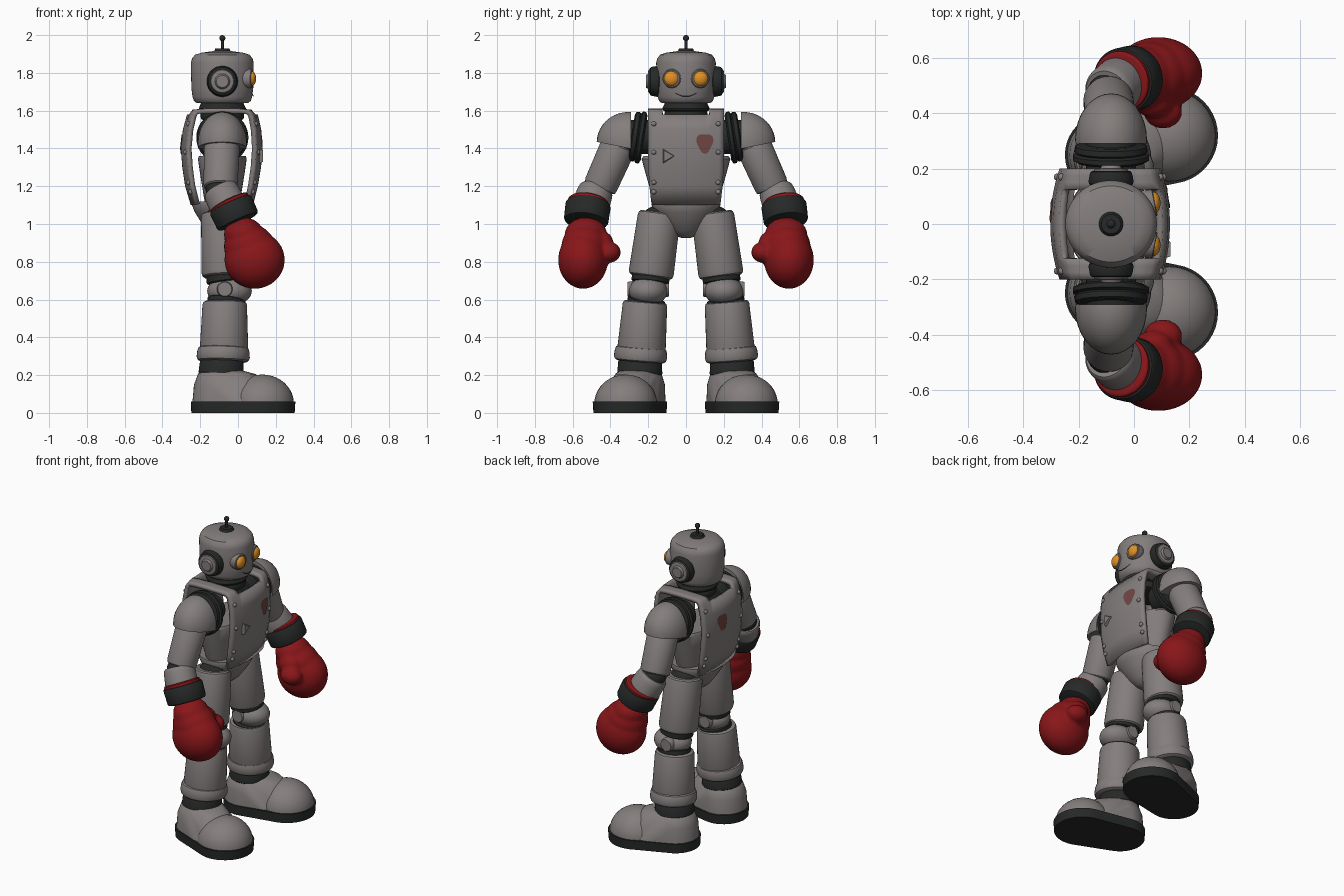
import bpy, bmesh, math
from mathutils import Vector, Matrix

if "Cube" in bpy.data.objects:
    bpy.data.objects.remove(bpy.data.objects["Cube"], do_unlink=True)


def material(name, rgb):
    m = bpy.data.materials.new(name)
    m.use_nodes = True
    m.diffuse_color = (*rgb, 1)
    bsdf = m.node_tree.nodes["Principled BSDF"]
    bsdf.inputs["Base Color"].default_value = (*rgb, 1)
    bsdf.inputs["Roughness"].default_value = 0.7
    return m


METAL = material("warm grey metal", (0.23, 0.21, 0.205))
RUBBER = material("black rubber", (0.02, 0.022, 0.022))
RED = material("red leather", (0.25, 0.008, 0.01))
AMBER = material("amber glass", (0.75, 0.28, 0.02))
PAINT = material("faded red paint", (0.16, 0.06, 0.055))
CX = -0.083  # body centre line


def finish(name, bm, mat, angle=35):
    bmesh.ops.recalc_face_normals(bm, faces=bm.faces)
    me = bpy.data.meshes.new(name)
    bm.to_mesh(me)
    bm.free()
    me.materials.append(mat)
    for p in me.polygons:
        p.use_smooth = True
    me.set_sharp_from_angle(angle=math.radians(angle))
    ob = bpy.data.objects.new(name, me)
    bpy.context.collection.objects.link(ob)
    return ob


def lathe(name, p0, p1, profile, mat, scale=(1, 1), n=40):
    """Turned part along p0-p1; profile holds (fraction along axis, radius)."""
    p0, p1 = Vector(p0), Vector(p1)
    axis = p1 - p0
    rot = axis.to_track_quat('Z', 'Y').to_matrix() if abs(axis.x) + abs(axis.y) > 1e-6 \
        else Matrix.Identity(3)
    bm = bmesh.new()
    rings = []
    for t, r in profile:
        rings.append([bm.verts.new(p0 + axis * t + rot @ Vector((
            scale[0] * r * math.cos(math.tau * i / n), scale[1] * r * math.sin(math.tau * i / n), 0)))
            for i in range(n)])
    for a, b in zip(rings, rings[1:]):
        for i in range(n):
            bm.faces.new((a[i], a[(i + 1) % n], b[(i + 1) % n], b[i]))
    bm.faces.new(rings[0])
    bm.faces.new(rings[-1])
    return finish(name, bm, mat)


def drum(name, p0, p1, r0, r1, mat, bevel=0.1, **kw):
    """Cylinder with rounded rims."""
    return lathe(name, p0, p1, [(0, r0 * 0.88), (bevel * 0.3, r0 * 0.96), (bevel, r0),
                                (1 - bevel, r1), (1 - bevel * 0.3, r1 * 0.96), (1, r1 * 0.88)], mat, **kw)


def add_ball(bm, loc, radii):
    bmesh.ops.create_uvsphere(bm, u_segments=32, v_segments=20, radius=1,
                              matrix=Matrix.Translation(loc) @ Matrix.Diagonal((*radii, 1)))


def ball(name, loc, radii, mat, cuts=()):
    """Ellipsoid, optionally trimmed by (point, normal) planes."""
    bm = bmesh.new()
    add_ball(bm, loc, radii)
    for co, no in cuts:
        res = bmesh.ops.bisect_plane(bm, geom=bm.verts[:] + bm.edges[:] + bm.faces[:],
                                     plane_co=co, plane_no=no, clear_outer=True)
        edges = [e for e in res["geom_cut"] if isinstance(e, bmesh.types.BMEdge)]
        bmesh.ops.edgeloop_fill(bm, edges=edges)
    return finish(name, bm, mat)


def hull(name, rings, mat):
    """Convex skin around circles given as (x, y, z, radius)."""
    bm = bmesh.new()
    for x, y, z, r in rings:
        for i in range(40):
            a = math.tau * i / 40
            bm.verts.new((x + r * math.cos(a), y + r * math.sin(a), z))
    res = bmesh.ops.convex_hull(bm, input=bm.verts[:])
    bmesh.ops.delete(bm, geom=list({g for g in res["geom_interior"] + res["geom_unused"]
                                    if isinstance(g, bmesh.types.BMVert)}), context='VERTS')
    return finish(name, bm, mat, 40)


# Torso shell: side profile swept across the chest, open at the sides and neck
FRONT = [(0.08, 1.1), (0.105, 1.2), (0.122, 1.3), (0.13, 1.4), (0.123, 1.5), (0.105, 1.58)]
BACK = [(-0.27, 1.58), (-0.292, 1.5), (-0.303, 1.4), (-0.295, 1.3), (-0.28, 1.2), (-0.25, 1.1)]
TOP = [(0.08, 1.605), (0.03, 1.61), (CX, 1.612), (-0.2, 1.61), (-0.25, 1.605)]


def shell_point(x, y, z):
    half = 0.2 if z > 1.25 else 0.2 - (1.25 - z) * 0.12
    u = y * half
    return Vector((CX + (x - CX) * (1 - 0.15 * y * y), u, z))


bm = bmesh.new()
cols = [-1 + i / 8 for i in range(17)]
grid = [[bm.verts.new(shell_point(x, y, z)) for y in cols] for x, z in FRONT + TOP + BACK]
for i in range(len(grid) - 1):
    for j in range(16):
        at_neck = 5 <= i <= 10 and abs(cols[j] + 1 / 16) < 0.65
        if not at_neck:
            bm.faces.new((grid[i][j], grid[i][j + 1], grid[i + 1][j + 1], grid[i + 1][j]))
shell = finish("torso_shell", bm, METAL, 50)
mod = shell.modifiers.new("thickness", 'SOLIDIFY')
mod.thickness = 0.025
mod.offset = -1 if shell.data.polygons[0].normal.x > 0 else 1


def surface_x(z, y, pts):
    pts = sorted(pts, key=lambda p: p[1])
    for (xa, za), (xb, zb) in zip(pts, pts[1:]):
        if za <= z <= zb:
            x = xa + (xb - xa) * (z - za) / (zb - za)
            return CX + (x - CX) * (1 - 0.15 * (y / 0.2) ** 2)


# Rivets, dent plate and worn paint on the chest and back
for pts, d, tag in ((FRONT, 1, "front"), (BACK, -1, "back")):
    for z in (1.17, 1.22, 1.38, 1.53):
        for s in (1, -1):
            ball(tag + "_rivet", (surface_x(z, 0.17, pts), s * 0.17, z), (0.012, 0.013, 0.013), METAL)
    y0 = 0.1 if d > 0 else 0.05
    bm = bmesh.new()
    rim = []
    for i in range(20):
        a = math.tau * i / 20
        r = 0.043 + 0.006 * math.sin(3 * a)
        y, z = y0 + r * math.cos(a), 1.43 + 1.2 * r * math.sin(a)
        rim.append(bm.verts.new((surface_x(z, y, pts) + d * 0.004, y, z)))
    bm.faces.new(rim)
    finish(tag + "_paint_patch", bm, PAINT)
lathe("chest_dent_plate", (0.115, -0.1, 1.36), (0.132, -0.1, 1.36), [(0, 0.045), (1, 0.035)], METAL, n=3)

# Waist core and pelvis
lathe("waist_core", (CX, 0, 1.06), (CX, 0, 1.36),
      [(0, 0.15), (0.3, 0.18), (0.7, 0.215), (0.95, 0.235), (1, 0.225)], METAL, scale=(0.55, 1))
lathe("pelvis", (CX, 0, 0.925), (CX, 0, 1.12),
      [(0, 0.02), (0.05, 0.05), (0.2, 0.09), (0.45, 0.13), (0.7, 0.165), (0.9, 0.183), (1, 0.18)],
      METAL, scale=(0.88, 1))

# Neck and head
drum("neck_base", (CX, 0, 1.55), (CX, 0, 1.60), 0.115, 0.115, RUBBER, 0.3)
drum("neck_ring", (CX, 0, 1.595), (CX, 0, 1.65), 0.125, 0.115, RUBBER, 0.3)
lathe("head", (CX, 0, 1.64), (CX, 0, 1.915),
      [(0, 0.135), (0.04, 0.15), (0.12, 0.158), (0.3, 0.164), (0.78, 0.166), (0.86, 0.16),
       (0.93, 0.145), (0.97, 0.11), (1, 0.05)], METAL, scale=(1, 0.95), n=56)
drum("antenna_base", (CX, 0, 1.90), (CX, 0, 1.93), 0.048, 0.04, RUBBER, 0.3)
drum("antenna_rod", (CX, 0, 1.92), (CX, 0, 1.985), 0.008, 0.008, RUBBER)
ball("antenna_tip", (CX, 0, 1.984), (0.016, 0.016, 0.016), RUBBER)

# Mouth: a thin smile band following the face
bm = bmesh.new()
rows = []
for i in range(13):
    a = -0.36 + 0.72 * i / 12
    z = 1.672 + 0.14 * a * a
    rows.append([bm.verts.new((CX + 0.166 * math.cos(a), 0.158 * math.sin(a), z + h)) for h in (0, 0.007)])
for a, b in zip(rows, rows[1:]):
    bm.faces.new((a[0], b[0], b[1], a[1]))
finish("mouth", bm, RUBBER)

for s, side in ((1, "left"), (-1, "right")):
    def p(x, y, z):
        return (x, s * y, z)

    # Eyes and ears
    drum(side + "_eye_socket", p(0.03, 0.068, 1.77), p(0.076, 0.077, 1.77), 0.052, 0.05, METAL, 0.2)
    ball(side + "_eye", p(0.07, 0.076, 1.77), (0.026, 0.04, 0.04), AMBER)
    drum(side + "_ear_pad", p(CX, 0.14, 1.755), p(CX, 0.192, 1.755), 0.082, 0.077, RUBBER, 0.25)
    drum(side + "_ear_ring", p(CX, 0.18, 1.755), p(CX, 0.2, 1.755), 0.066, 0.062, METAL, 0.3)
    drum(side + "_ear_cap", p(CX, 0.19, 1.755), p(CX, 0.213, 1.755), 0.042, 0.036, METAL, 0.3)

    # Shoulder
    drum(side + "_shoulder_axle", p(CX, 0.13, 1.46), p(CX, 0.31, 1.46), 0.09, 0.09, RUBBER)
    lathe(side + "_shoulder_seal", p(CX, 0.222, 1.455), p(CX, 0.288, 1.465),
          [(0, 0.12), (0.15, 0.138), (0.4, 0.138), (0.5, 0.125), (0.6, 0.132), (0.9, 0.13), (1, 0.115)], RUBBER)
    ball(side + "_shoulder_cap", p(CX, 0.305, 1.43), (0.13, 0.168, 0.163), METAL,
         [(p(0, 0.292, 1.4), (0, -s, 0)), (p(0, 0.3, 1.40), (0, s * 0.2, -1))])

    # Arm
    drum(side + "_upper_arm", p(-0.085, 0.355, 1.42), p(-0.093, 0.458, 1.19), 0.09, 0.086, METAL, 0.08,
         scale=(1.05, 1.05))
    ball(side + "_elbow", p(-0.093, 0.468, 1.18), (0.078, 0.078, 0.06), RUBBER)
    drum(side + "_forearm", p(-0.097, 0.474, 1.185), p(-0.035, 0.52, 1.06), 0.095, 0.1, METAL, 0.2)
    drum(side + "_glove_lining", p(-0.05, 0.515, 1.12), p(-0.02, 0.525, 1.06), 0.11, 0.11, RED)
    drum(side + "_glove_cuff", p(-0.042, 0.517, 1.108), p(0.002, 0.53, 1.01), 0.12, 0.118, RUBBER, 0.12)

    # Boxing glove: blended lumps for palm, wrist and thumb
    bm = bmesh.new()
    for loc, rad in (((0.088, 0.545, 0.81), (0.16, 0.132, 0.153)), ((0.03, 0.53, 0.945), (0.105, 0.112, 0.09)),
                     ((0.06, 0.535, 0.88), (0.135, 0.125, 0.12)), ((0.105, 0.405, 0.85), (0.07, 0.06, 0.055)),
                     ((0.07, 0.44, 0.90), (0.07, 0.055, 0.06))):
        add_ball(bm, p(*loc), rad)
    glove = finish(side + "_glove", bm, RED)
    rm = glove.modifiers.new("blend", 'REMESH')
    rm.mode = 'VOXEL'
    rm.voxel_size = 0.01
    rm.use_smooth_shade = True
    sm = glove.modifiers.new("soften", 'SMOOTH')
    sm.iterations = 6

    # Leg
    ball(side + "_hip", p(CX, 0.14, 1.03), (0.09, 0.09, 0.07), RUBBER)
    drum(side + "_thigh", p(-0.085, 0.14, 1.06), p(-0.075, 0.187, 0.72), 0.108, 0.114, METAL, 0.07, scale=(1.03, 1.05))
    drum(side + "_thigh_seal", p(-0.07, 0.185, 0.735), p(-0.065, 0.19, 0.69), 0.1, 0.1, RUBBER)
    ball(side + "_knee", p(-0.045, 0.2, 0.645), (0.118, 0.102, 0.078), METAL)
    drum(side + "_knee_bolt", p(-0.07, 0.09, 0.655), p(-0.07, 0.31, 0.655), 0.042, 0.042, METAL)
    drum(side + "_knee_seal", p(-0.06, 0.208, 0.605), p(-0.065, 0.215, 0.565), 0.1, 0.1, RUBBER)
    drum(side + "_shin", p(-0.07, 0.216, 0.59), p(-0.075, 0.24, 0.28), 0.118, 0.13, METAL, 0.06)
    drum(side + "_shin_band", p(-0.077, 0.237, 0.35), p(-0.079, 0.243, 0.272), 0.138, 0.141, METAL, 0.3)
    drum(side + "_ankle", p(-0.085, 0.243, 0.285), p(-0.09, 0.245, 0.2), 0.115, 0.12, RUBBER)

    # Boot, splayed slightly outwards
    hull(side + "_sole", [(-0.1, s * 0.25, 0, 0.147), (-0.1, s * 0.25, 0.06, 0.15),
                          (0.13, s * 0.32, 0, 0.17), (0.13, s * 0.32, 0.06, 0.174)], RUBBER)
    hull(side + "_boot_heel", [(-0.1, s * 0.25, 0.05, 0.142), (-0.095, s * 0.25, 0.15, 0.138),
                               (-0.09, s * 0.25, 0.21, 0.12), (-0.085, s * 0.25, 0.228, 0.095),
                               (0.04, s * 0.295, 0.05, 0.155), (0.02, s * 0.288, 0.15, 0.125),
                               (0.01, s * 0.285, 0.205, 0.085)], METAL)
    ball(side + "_boot_toe", p(0.128, 0.319, 0.05), (0.168, 0.166, 0.153), METAL, [((0, 0, 0.05), (0, 0, -1))])
